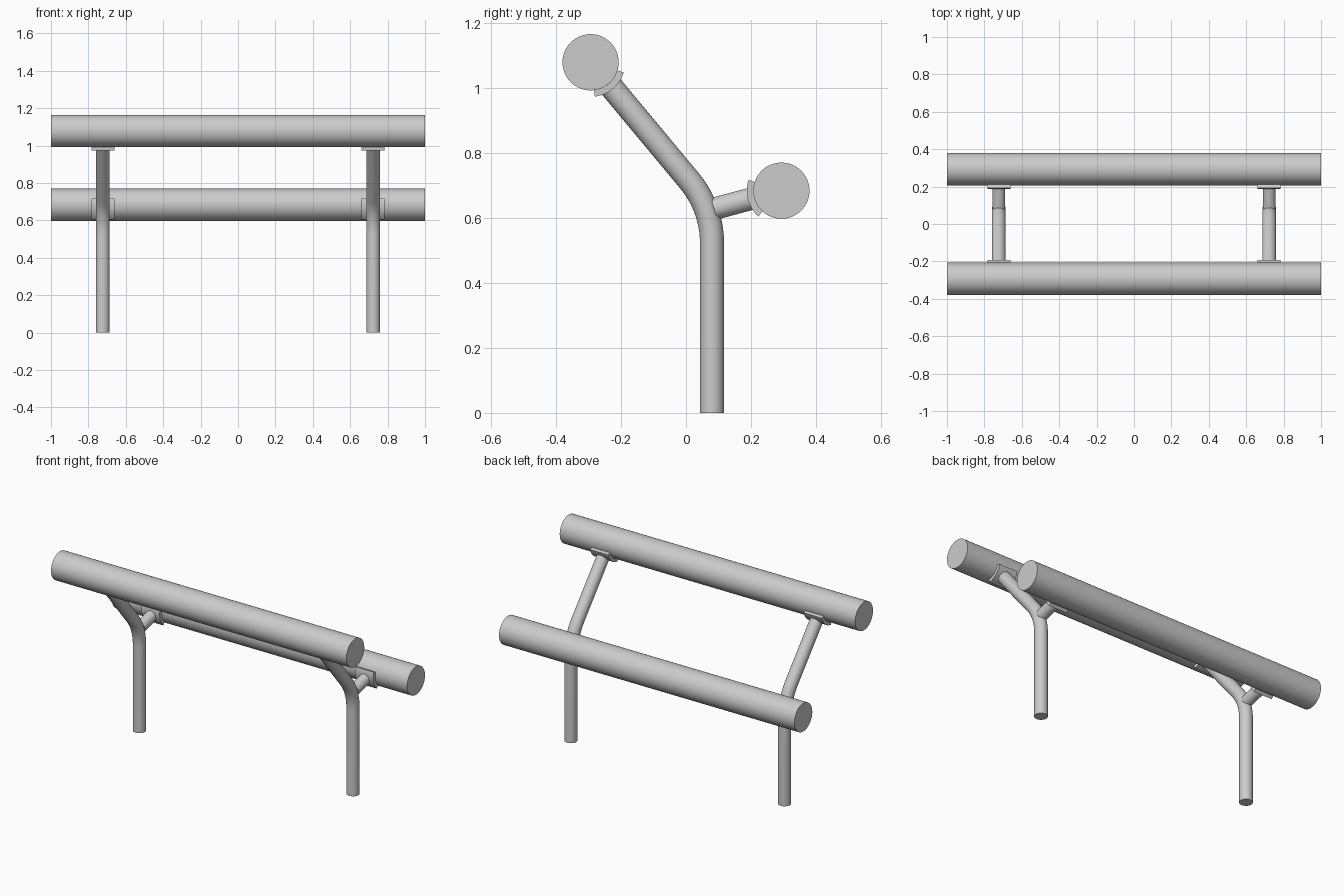
import bpy, bmesh, math
from mathutils import Vector

cube = bpy.data.objects.get("Cube")
if cube:
    bpy.data.objects.remove(cube, do_unlink=True)

# One grey paint for everything
grey = bpy.data.materials.new("painted grey")
grey.use_nodes = True
grey.diffuse_color = (0.6, 0.6, 0.6, 1)
grey.node_tree.nodes["Principled BSDF"].inputs["Base Color"].default_value = (0.6, 0.6, 0.6, 1)

LOG_R = 0.0865
UPPER = Vector((0, -0.2935, 1.0785))   # upper log centre
LOWER = Vector((0, 0.2935, 0.6835))    # lower log centre
POST_X, POST_Y, POST_R = 0.723, 0.08, 0.037
LEAN = math.radians(40)
ARM = math.radians(15)


def finish(name, bm):
    bmesh.ops.recalc_face_normals(bm, faces=bm.faces)
    mesh = bpy.data.meshes.new(name)
    bm.to_mesh(mesh)
    bm.free()
    mesh.materials.append(grey)
    ob = bpy.data.objects.new(name, mesh)
    bpy.context.collection.objects.link(ob)
    bpy.ops.object.select_all(action='DESELECT')
    ob.select_set(True)
    bpy.context.view_layer.objects.active = ob
    bpy.ops.object.shade_smooth_by_angle(angle=math.radians(35))
    return ob


def loft(name, rings, closed=True):
    """Skin a list of point rings and cap both ends."""
    bm = bmesh.new()
    rows = [[bm.verts.new(p) for p in ring] for ring in rings]
    for a, b in zip(rows, rows[1:]):
        for i in range(len(a)):
            j = (i + 1) % len(a)
            bm.faces.new((a[i], a[j], b[j], b[i]))
    bm.faces.new(rows[0])
    bm.faces.new(rows[-1])
    return finish(name, bm)


def tube(name, path, radius, sides):
    """Round tube along a path; each ring stands square to the path."""
    rings = []
    for i, p in enumerate(path):
        t = (path[min(i + 1, len(path) - 1)] - path[max(i - 1, 0)]).normalized()
        u = Vector((0, 1, 0)) if abs(t.x) > 0.9 else Vector((1, 0, 0))
        v = t.cross(u)
        rings.append([p + radius * (u * math.cos(a) + v * math.sin(a))
                      for a in (math.tau * k / sides for k in range(sides))])
    return loft(name, rings)


def saddle(name, x, centre, middle):
    """Curved plate wrapped round part of a log."""
    half, steps = math.radians(33), 12
    angles = [middle - half + 2 * half * k / steps for k in range(steps + 1)]
    outline = [(LOG_R, a) for a in angles] + [(LOG_R + 0.02, a) for a in reversed(angles)]
    return loft(name, [[Vector((x + dx, centre.y + r * math.cos(a), centre.z + r * math.sin(a)))
                        for r, a in outline] for dx in (-0.0615, 0.0615)])


# Two long round logs
for name, c in (("upper_log", UPPER), ("lower_log", LOWER)):
    tube(name, [c - Vector((1, 0, 0)), c + Vector((1, 0, 0))], LOG_R, 64)

# Bent posts with side arms and saddles
lean_dir = Vector((0, -math.sin(LEAN), math.cos(LEAN)))
arm_dir = Vector((0, math.cos(ARM), math.sin(ARM)))
BEND_Z, BEND_R, BEND_STEPS = 0.522, 0.3, 14
for side, x in (("left", POST_X), ("right", -POST_X)):
    off = Vector((x, 0, 0))
    path = [Vector((x, POST_Y, 0))]
    for k in range(BEND_STEPS + 1):
        a = LEAN * k / BEND_STEPS
        path.append(Vector((x, POST_Y - BEND_R * (1 - math.cos(a)), BEND_Z + BEND_R * math.sin(a))))
    path.append(UPPER + off - lean_dir * (LOG_R + 0.005))
    tube(side + "_post", path, POST_R, 32)
    tube(side + "_arm", [LOWER + off - arm_dir * 0.215, LOWER + off - arm_dir * (LOG_R + 0.005)], 0.0345, 32)
    saddle(side + "_upper_saddle", x, UPPER, LEAN - math.pi / 2)
    saddle(side + "_lower_saddle", x, LOWER, math.pi + ARM)
